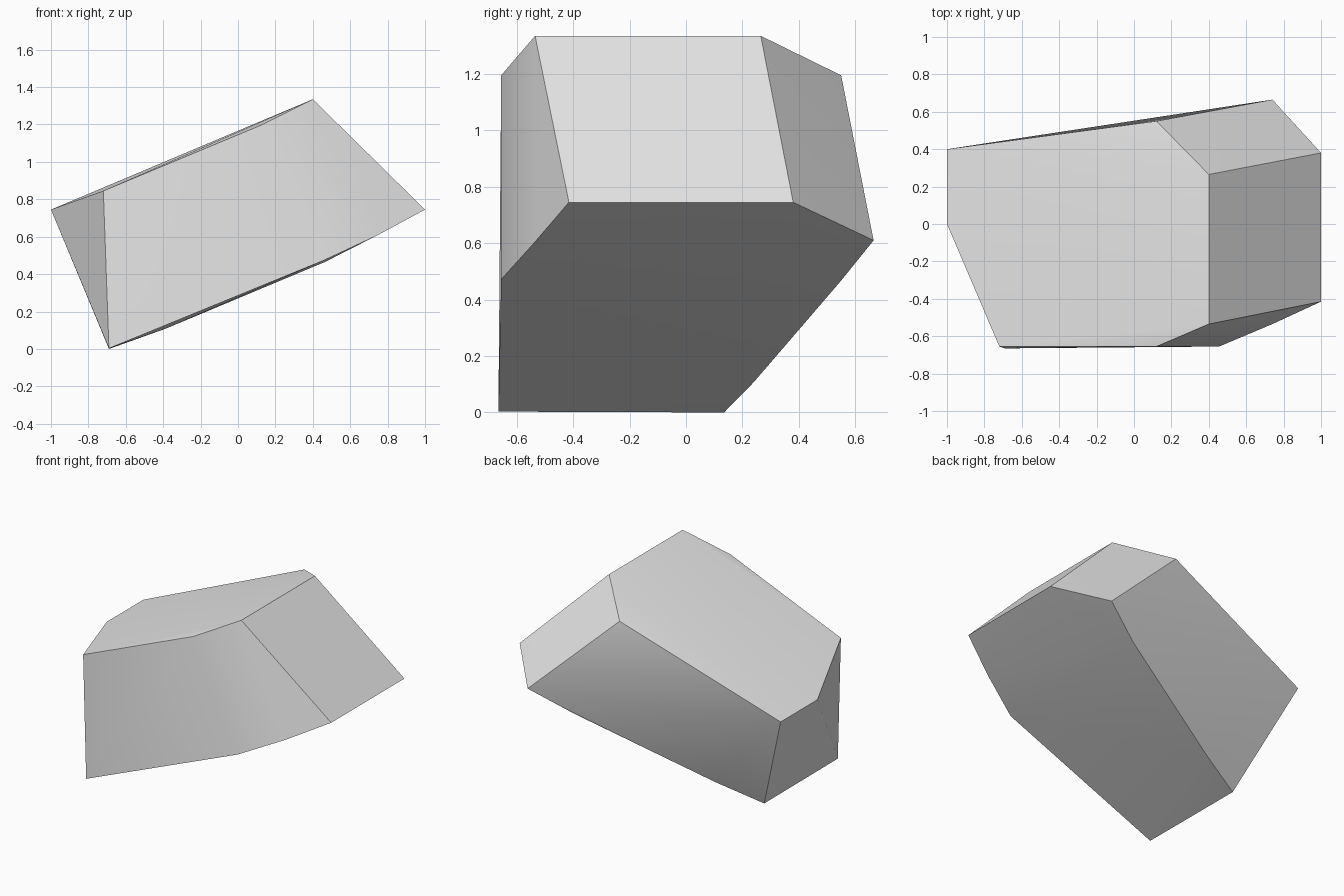
import bpy
import bmesh
import math

default_cube = bpy.data.objects.get("Cube")
if default_cube:
    bpy.data.objects.remove(default_cube, do_unlink=True)

# Plain stone colour
stone = bpy.data.materials.new("light_grey_stone")
stone.use_nodes = True
stone.diffuse_color = (0.8, 0.8, 0.8, 1)
stone.node_tree.nodes["Principled BSDF"].inputs["Base Color"].default_value = stone.diffuse_color

# Corners of the sloping upper facet, going round
upper_rim = [
    (0.4, -0.535, 1.335), (0.4, 0.265, 1.335), (0.12, 0.55, 1.195),
    (-1, 0.4, 0.745), (-1, 0, 0.745),
    (-0.72, -0.655, 0.845), (0.12, -0.655, 1.195),
]

# Corners of the slightly bulging underside, going round
lower_rim = [
    (1, -0.415, 0.745), (1, 0.38, 0.745), (0.74, 0.665, 0.61),
    (0.465, 0.548, 0.465), (-0.39, 0.24, 0.107), (-0.69, 0.135, 0),
    (-0.69, -0.665, 0.003), (0.455, -0.655, 0.472), (0.74, -0.535, 0.605),
]


def make_faceted_solid(name, corners, material):
    """Wrap the corners in a closed convex mesh with crisp edges."""
    bm = bmesh.new()
    for corner in corners:
        bm.verts.new(corner)
    hull = bmesh.ops.convex_hull(bm, input=bm.verts)
    unused = [v for v in set(hull["geom_interior"] + hull["geom_unused"])
              if isinstance(v, bmesh.types.BMVert) and v.is_valid]
    bmesh.ops.delete(bm, geom=unused, context="VERTS")
    bmesh.ops.recalc_face_normals(bm, faces=bm.faces)
    mesh = bpy.data.meshes.new(name)
    bm.to_mesh(mesh)
    bm.free()
    mesh.materials.append(material)
    solid = bpy.data.objects.new(name, mesh)
    bpy.context.collection.objects.link(solid)
    return solid


# Rock: one chunk between the two rims, softened only across shallow creases
rock = make_faceted_solid("rock", upper_rim + lower_rim, stone)
bpy.ops.object.select_all(action="DESELECT")
rock.select_set(True)
bpy.context.view_layer.objects.active = rock
bpy.ops.object.shade_smooth_by_angle(angle=math.radians(30))
